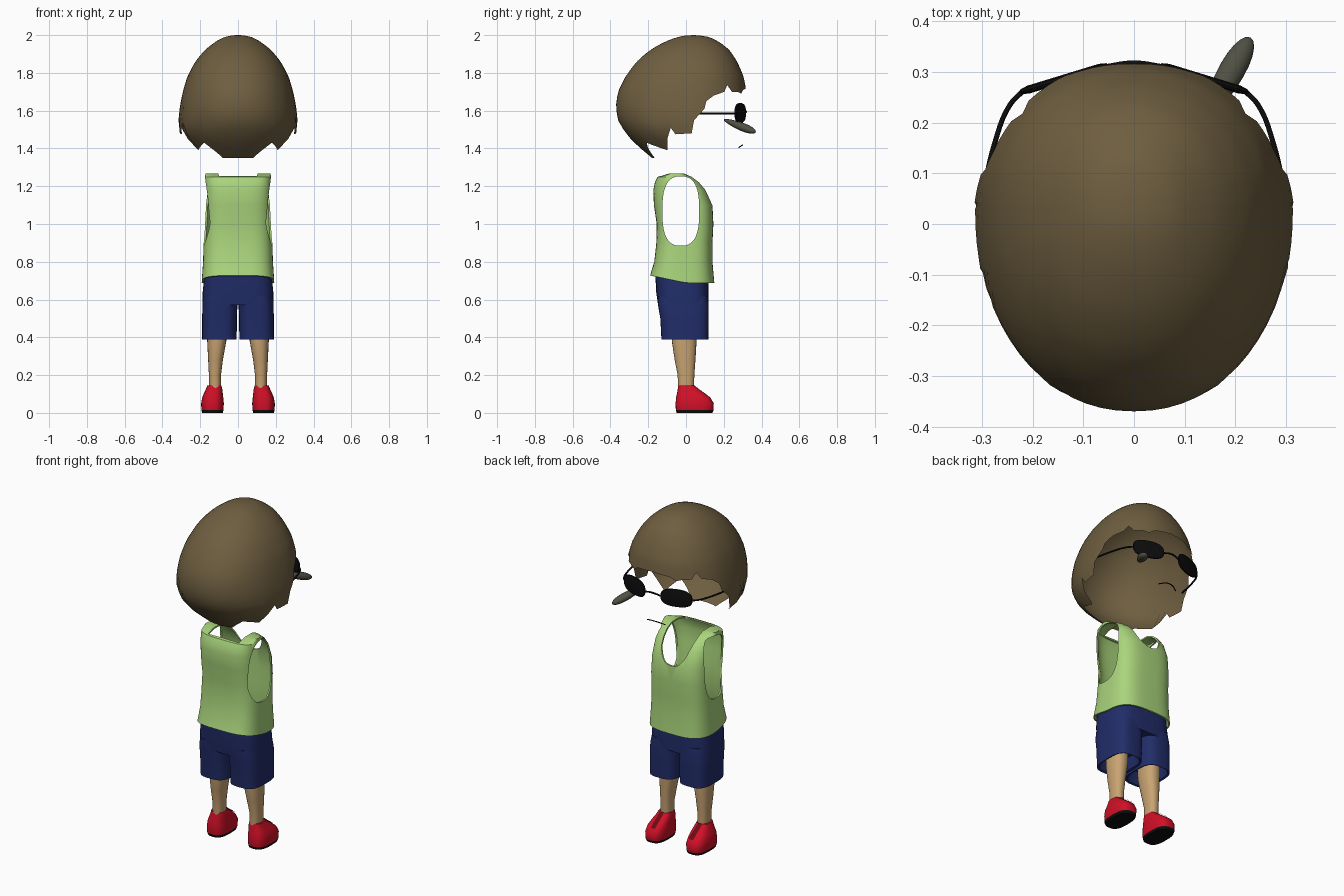
import bpy, bmesh, math
from mathutils import Matrix, Vector

cube = bpy.data.objects.get("Cube")
if cube:
    bpy.data.objects.remove(cube, do_unlink=True)


def material(name, *rgb):
    m = bpy.data.materials.new(name)
    m.use_nodes = True
    m.diffuse_color = (*rgb, 1)
    m.node_tree.nodes["Principled BSDF"].inputs["Base Color"].default_value = (*rgb, 1)
    return m


BROWN = material("hair_brown", .156, .112, .051)
GREEN = material("shirt_green", .40, .66, .20)
NAVY = material("shorts_navy", .015, .026, .14)
SKIN = material("skin", .58, .37, .17)
RED = material("shoe_red", .63, .005, .02)
DARK_RED = material("dark_red", .15, .003, .007)
BLACK = material("black", .004, .004, .004)
GREY = material("warm_grey", .08, .08, .058)


def finish(bm, name, mats, angle=40):
    """Turn a bmesh into a smooth object with sharp creases."""
    bmesh.ops.recalc_face_normals(bm, faces=bm.faces)
    mesh = bpy.data.meshes.new(name)
    bm.to_mesh(mesh)
    bm.free()
    for m in mats:
        mesh.materials.append(m)
    mesh.shade_smooth()
    mesh.set_sharp_from_angle(angle=math.radians(angle))
    ob = bpy.data.objects.new(name, mesh)
    bpy.context.collection.objects.link(ob)
    return ob


def power(v, p):
    return math.copysign(abs(v) ** p, v)


def skin_rings(bm, rings):
    for a, b in zip(rings, rings[1:]):
        for i in range(len(a)):
            j = (i + 1) % len(a)
            bm.faces.new((a[i], a[j], b[j], b[i]))


def loft(name, sections, mats, n=2.0, caps=(True, True), matrix=Matrix(),
         sides=40, tweak=None, paint=None):
    """Join rounded sections given as (height, x0, x1, y0, y1)."""
    bm = bmesh.new()
    rings = []
    for h, x0, x1, y0, y1 in sections:
        ring = []
        for i in range(sides):
            a = math.tau * i / sides
            x = (x0 + x1) / 2 + (x1 - x0) / 2 * power(math.cos(a), 2 / n)
            y = (y0 + y1) / 2 + (y1 - y0) / 2 * power(math.sin(a), 2 / n)
            ring.append(bm.verts.new((x, y, h)))
        rings.append(ring)
    skin_rings(bm, rings)
    if caps[0]:
        bm.faces.new(rings[0])
    if caps[1]:
        bm.faces.new(rings[-1])
    if tweak:
        for v in rings[0]:
            tweak(v)
    if paint:
        for f in bm.faces:
            f.material_index = paint(f.calc_center_median())
    bm.transform(matrix)
    return finish(bm, name, mats)


def tube(name, points, radius, mat):
    cu = bpy.data.curves.new(name, 'CURVE')
    cu.dimensions = '3D'
    cu.bevel_depth = radius
    cu.bevel_resolution = 2
    cu.use_fill_caps = True
    sp = cu.splines.new('BEZIER')
    sp.bezier_points.add(len(points) - 1)
    for bp, p in zip(sp.bezier_points, points):
        bp.co = p
        bp.handle_left_type = bp.handle_right_type = 'AUTO'
    cu.materials.append(mat)
    ob = bpy.data.objects.new(name, cu)
    bpy.context.collection.objects.link(ob)


def lerp_table(table, key):
    for a, b in zip(table, table[1:]):
        if key <= b[0]:
            f = (key - a[0]) / (b[0] - a[0])
            return [p + (q - p) * f for p, q in zip(a, b)][1:]
    return list(table[-1][1:])


# Hair: a domed shell (z, back, front, half width) ending in a ragged rim
DOME = [(2, .03, .03, 0), (1.99, -.04, .12, .07), (1.96, -.12, .18, .125),
        (1.92, -.19, .23, .175), (1.86, -.26, .27, .225), (1.78, -.32, .305, .268),
        (1.7, -.36, .32, .292), (1.62, -.372, .32, .308), (1.55, -.36, .32, .315),
        (1.48, -.32, .3, .308), (1.42, -.265, .28, .262), (1.35, -.18, .25, .2)]
DOME = [(math.sqrt(2 - z), *rest) for z, *rest in DOME]
# Rim height by angle, from the back round to the face
RIM = [(0, 1.35), (22, 1.35), (40, 1.43), (56, 1.4), (62, 1.39), (74, 1.51),
       (77, 1.475), (90, 1.48), (92, 1.55), (97, 1.58), (102, 1.61), (104, 1.65),
       (112, 1.68), (125, 1.7), (130, 1.735), (136, 1.7), (146, 1.7),
       (154, 1.69), (160, 1.71), (180, 1.72)]
half = []
for (a, _), (b, _) in zip(RIM, RIM[1:]):
    steps = max(1, round((b - a) / 5))
    half += [a + (b - a) * k / steps for k in range(steps)]
angles = half + [180] + [-t for t in reversed(half[1:])]
bm = bmesh.new()
rings = []
ROWS = 24
for r in range(1, ROWS + 1):
    ring = []
    for t in angles:
        s = math.sqrt(2 - lerp_table(RIM, abs(t))[0]) * r / ROWS
        back, front, width = lerp_table(DOME, s)
        c = power(math.cos(math.radians(t)), .93)
        x = width * power(math.sin(math.radians(t)), .93)
        y = .03 + (c * (back - .03) if c > 0 else -c * (front - .03))
        ring.append(bm.verts.new((x, y, 2 - s * s)))
    rings.append(ring)
skin_rings(bm, rings)
bm.faces.new(rings[0])
finish(bm, "hair", [BROWN], 60)


# Shirt: a thin shell with armholes and a scooped neck cut out
def hem(v):
    v.co.z += .04 * max(0, -v.co.y / .19)


shirt = loft("shirt", [(.688, -.192, .192, -.19, .15), (.8, -.185, .185, -.168, .14),
                       (.9, -.182, .182, -.157, .14), (1, -.18, .18, -.155, .145),
                       (1.1, -.178, .178, -.17, .14), (1.18, -.176, .176, -.173, .108),
                       (1.22, -.175, .175, -.165, .075), (1.25, -.174, .174, -.15, .035),
                       (1.268, -.172, .172, -.09, -.01)],
             [GREEN], n=3.2, caps=(False, True), sides=64, tweak=hem)
arm_cutter = loft("armhole_cutter", [(-.4, -1.252, -.885, -.125, .07), (.4, -1.252, -.885, -.125, .07)],
                  [GREEN], n=2.7, matrix=Matrix.Rotation(math.pi / 2, 4, 'Y'))
neck_cutter = loft("neck_cutter", [(-.5, -.105, .105, 1.09, 1.6), (.136, -.105, .105, 1.09, 1.6)],
                   [GREEN], n=2.5, matrix=Matrix.Rotation(math.pi / 2, 4, 'X'))
solid = shirt.modifiers.new("thickness", 'SOLIDIFY')
solid.thickness = .009
solid.offset = -1
for cutter in (arm_cutter, neck_cutter):
    cutter.hide_render = True
    cut = shirt.modifiers.new("cut", 'BOOLEAN')
    cut.operation = 'DIFFERENCE'
    cut.solver = 'EXACT'
    cut.object = cutter
bpy.context.view_layer.update()
baked = bpy.data.meshes.new_from_object(
    shirt.evaluated_get(bpy.context.evaluated_depsgraph_get()))
shirt.modifiers.clear()
shirt.data = baked
baked.shade_smooth()
baked.set_sharp_from_angle(angle=math.radians(40))
for cutter in (arm_cutter, neck_cutter):
    bpy.data.objects.remove(cutter, do_unlink=True)

# Shorts: hips
loft("shorts_hips", [(.57, -.188, .188, -.148, .12), (.64, -.187, .187, -.158, .12),
                     (.73, -.178, .178, -.162, .118)], [NAVY], n=3.5)

SHOE = [(0, .08, .19, -.05, .14), (.015, .077, .194, -.054, .146),
        (.05, .075, .195, -.055, .147), (.08, .078, .19, -.053, .13),
        (.1, .08, .182, -.048, .105), (.125, .083, .17, -.044, .07),
        (.145, .088, .163, -.04, .045)]

for side, label in ((1, "left_"), (-1, "right_")):
    flip = Matrix.Diagonal((side, 1, 1, 1))
    # Trouser leg with its hem turned in
    loft(label + "shorts_leg", [(.46, .03, .17, -.1, .09), (.392, .018, .18, -.12, .11),
                                (.388, .007, .19, -.13, .118), (.5, .006, .19, -.136, .12),
                                (.57, .003, .188, -.148, .12), (.62, .001, .18, -.15, .115)],
         [NAVY], n=3.2, matrix=flip)
    # Bare leg
    loft(label + "leg", [(.11, .09, .152, -.042, .042), (.2, .09, .154, -.044, .044),
                         (.28, .08, .158, -.06, .05), (.38, .062, .163, -.075, .056),
                         (.47, .06, .163, -.077, .058)], [SKIN], n=2.3, matrix=flip, sides=24)
    # Shoe with a black sole
    loft(label + "shoe", SHOE, [RED, BLACK], n=2.8, matrix=flip,
         paint=lambda c: int(c.z < .016))
    # Dark strip along the instep
    bm = bmesh.new()
    rows = [[bm.verts.new((side * x, y1 + .003, z + .003)) for x in (.112, .14)]
            for z, _, _, _, y1 in SHOE[3:]]
    for a, b in zip(rows, rows[1:]):
        bm.faces.new((a[0], a[1], b[1], b[0]))
    finish(bm, label + "shoe_strip", [DARK_RED])
    # Dark lens, turned to follow the face
    lens = (Matrix.Translation((side * .138, .287, 1.588))
            @ Matrix.Rotation(side * math.radians(-17), 4, 'Z')
            @ Matrix.Rotation(math.pi / 2, 4, 'X'))
    loft(label + "lens", [(h, -.092 * k, .092 * k, -.053 * k, .053 * k) for h, k in
                          ((-.008, .8), (-.005, .96), (0, 1), (.005, .96), (.008, .8))],
         [BLACK], n=2.6, matrix=lens)
    # Temple arm running back under the hair
    tube(label + "temple", [(side * .22, .262, 1.585), (side * .245, .235, 1.585),
                            (side * .275, .16, 1.585), (side * .3, .05, 1.585)], .005, BLACK)

# Bridge and mouth
tube("glasses_bridge", [(-.06, .31, 1.585), (0, .318, 1.595), (.06, .31, 1.585)], .005, BLACK)
tube("mouth", [(-.06, .28, 1.405), (-.02, .297, 1.417), (.02, .297, 1.417), (.06, .28, 1.405)],
     .003, BLACK)

# Grey egg-shaped piece beside the face
start, end = Vector((.135, .2, 1.553)), Vector((.23, .368, 1.486))
axis = end - start
egg = []
for k in range(13):
    u = .01 + .98 * k / 12
    h = (1 - math.cos(math.pi * u)) / 2
    w = math.sin(math.pi * u) * (.018 + .014 * h)
    egg.append((h * axis.length, -w, w, -w * .85, w * .85))
loft("grey_egg", egg, [GREY], sides=24,
     matrix=Matrix.Translation(start) @ axis.to_track_quat('Z', 'Y').to_matrix().to_4x4())
